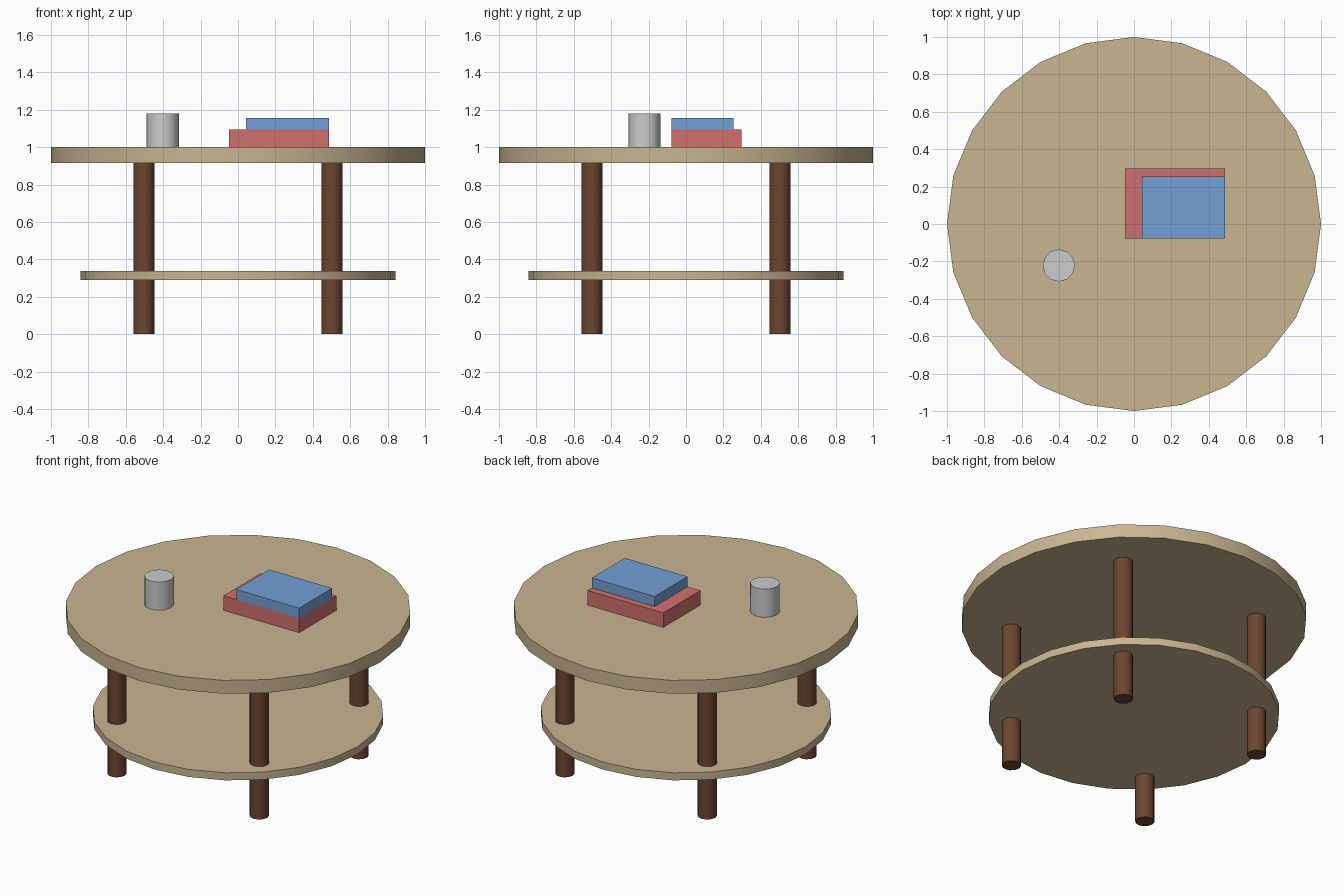
import bpy
import math

if "Cube" in bpy.data.objects:
    bpy.data.objects.remove(bpy.data.objects["Cube"])


def material(name, rgb):
    """Flat material from 0-255 display values, stored as linear."""
    def lin(c):
        c /= 255
        return c / 12.92 if c <= 0.04045 else ((c + 0.055) / 1.055) ** 2.4
    m = bpy.data.materials.new(name)
    m.diffuse_color = (*[lin(c) for c in rgb], 1)
    m.use_nodes = True
    m.node_tree.nodes["Principled BSDF"].inputs["Base Color"].default_value = m.diffuse_color
    return m


TAN = material("light_wood", (201, 181, 146))
BROWN = material("dark_wood", (107, 69, 48))
RED = material("red_cover", (207, 113, 110))
BLUE = material("blue_cover", (115, 160, 212))
GREY = material("grey_ceramic", (203, 204, 206))


def cylinder(name, x, y, z0, z1, radius, sides, mat):
    # Rotated so that a corner of the rim points along +x
    bpy.ops.mesh.primitive_cylinder_add(vertices=sides, radius=radius, depth=z1 - z0,
                                        location=(x, y, (z0 + z1) / 2))
    ob = bpy.context.object
    ob.name = name
    ob.data.materials.append(mat)
    bpy.ops.object.shade_smooth_by_angle(angle=math.radians(40))
    return ob


def box(name, low, high, mat):
    bpy.ops.mesh.primitive_cube_add(size=1, location=[(a + b) / 2 for a, b in zip(low, high)])
    ob = bpy.context.object
    ob.name = name
    ob.scale = [b - a for a, b in zip(low, high)]
    bpy.ops.object.transform_apply(location=False, rotation=False, scale=True)
    ob.data.materials.append(mat)
    return ob


# Round table top and lower shelf
cylinder("table_top", 0, 0, 0.915, 1.0, 1.0, 24, TAN)
cylinder("lower_shelf", 0, 0, 0.289, 0.337, 0.843, 24, TAN)

# Four legs
for side, sx in (("left", -1), ("right", 1)):
    for end, sy in (("front", -1), ("back", 1)):
        cylinder(f"{end}_{side}_leg", 0.503 * sx, 0.503 * sy, 0, 0.915, 0.056, 12, BROWN)

# Stacked books and a cup
box("lower_book", (-0.048, -0.078, 1.0), (0.487, 0.298, 1.093), RED)
box("upper_book", (0.043, -0.078, 1.093), (0.487, 0.255, 1.157), BLUE)
cylinder("cup", -0.402, -0.222, 1.0, 1.18, 0.086, 12, GREY)
